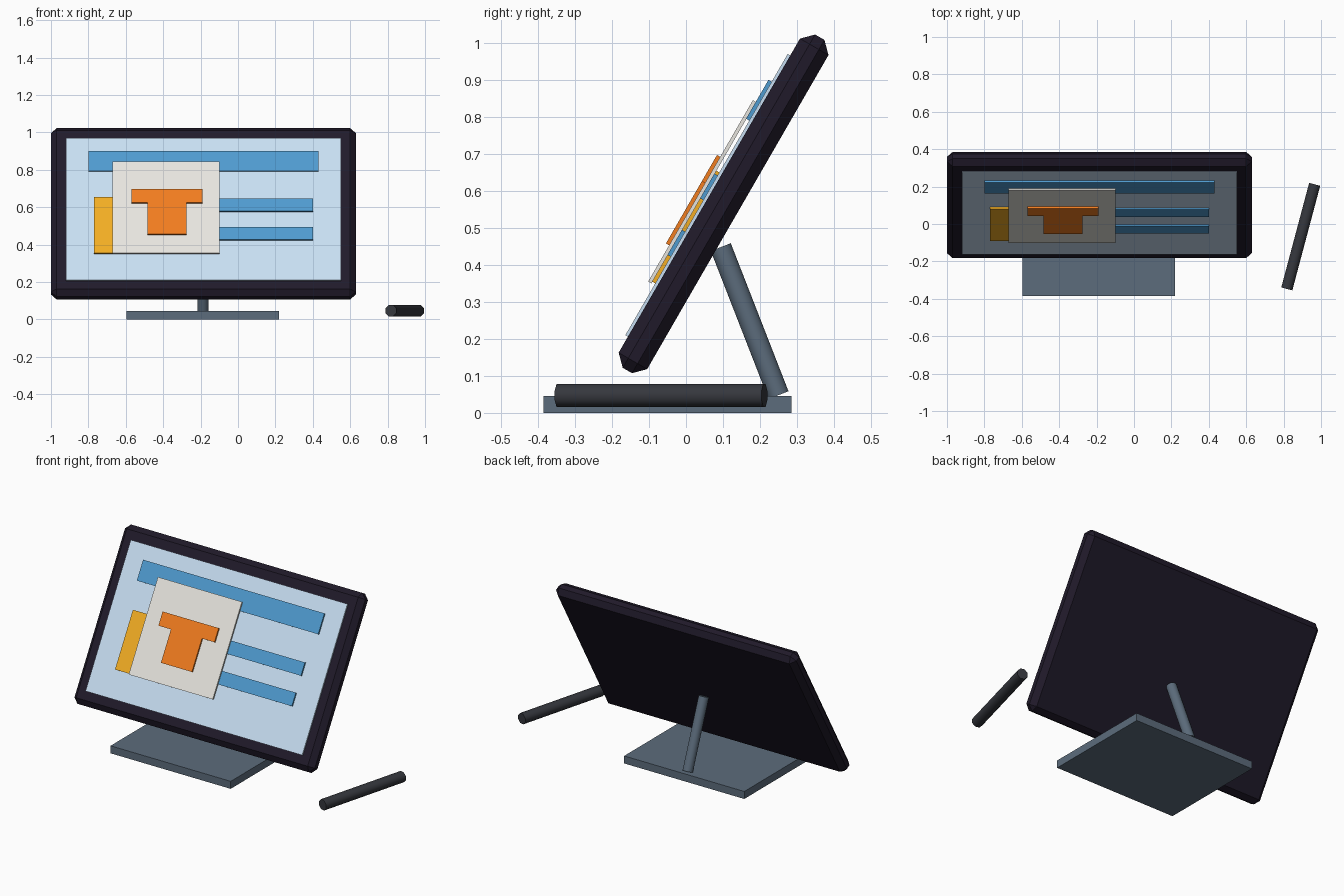
import bpy, bmesh, math
from mathutils import Matrix, Vector

if "Cube" in bpy.data.objects:
    bpy.data.objects.remove(bpy.data.objects["Cube"])

TILT = math.radians(60)
# Panel frame: local x = right, local y = up along the panel, local z = out of the screen
PANEL = Matrix.Rotation(TILT, 4, 'X')


def material(name, hex_code):
    m = bpy.data.materials.new(name)
    srgb = [int(hex_code[i:i + 2], 16) / 255 for i in (0, 2, 4)]
    m.diffuse_color = [((c + 0.055) / 1.055) ** 2.4 if c > 0.04 else c / 12.92 for c in srgb] + [1]
    m.use_nodes = True
    m.node_tree.nodes["Principled BSDF"].inputs["Base Color"].default_value = m.diffuse_color
    return m


def finish(name, bm, mat, matrix=Matrix()):
    bm.transform(matrix)
    bmesh.ops.recalc_face_normals(bm, faces=bm.faces[:])
    me = bpy.data.meshes.new(name)
    bm.to_mesh(me)
    bm.free()
    me.materials.append(mat)
    ob = bpy.data.objects.new(name, me)
    bpy.context.collection.objects.link(ob)
    return ob


def slab(name, outline, lo, hi, mat, matrix=Matrix(), bevel=0):
    """Extrude an outline between two heights, optionally chamfering all edges."""
    bm = bmesh.new()
    face = bm.faces.new([bm.verts.new((x, y, lo)) for x, y in outline])
    top = bmesh.ops.extrude_face_region(bm, geom=[face])['geom']
    verts = [v for v in top if isinstance(v, bmesh.types.BMVert)]
    bmesh.ops.translate(bm, verts=verts, vec=(0, 0, hi - lo))
    if bevel:
        bmesh.ops.bevel(bm, geom=bm.edges[:], offset=bevel, segments=1,
                        profile=0.5, affect='EDGES', offset_type='OFFSET')
    return finish(name, bm, mat, matrix)


def rect(x0, x1, y0, y1):
    return [(x0, y0), (x1, y0), (x1, y1), (x0, y1)]


def rod(name, a, b, radius, sides, mat):
    a, b = Vector(a), Vector(b)
    axis = b - a
    turn = axis.to_track_quat('Z', 'Y').to_matrix().to_4x4()
    turn = turn @ Matrix.Rotation(math.pi / sides, 4, 'Z')
    bm = bmesh.new()
    bmesh.ops.create_cone(bm, cap_ends=True, segments=sides, radius1=radius,
                          radius2=radius, depth=axis.length)
    ob = finish(name, bm, mat, Matrix.Translation((a + b) / 2) @ turn)
    bpy.ops.object.select_all(action='DESELECT')
    ob.select_set(True)
    bpy.context.view_layer.objects.active = ob
    bpy.ops.object.shade_smooth_by_angle(angle=math.radians(60))


def up(z, d):
    """Distance along the panel for a world height z at depth d."""
    return (z - d * math.cos(TILT)) / math.sin(TILT)


frame_mat = material("frame_dark", "201a2a")
metal = material("stand_metal", "5c6c7c")
stylus_mat = material("stylus_dark", "35373d")
pale = material("screen_pale_blue", "c8dff3")
blue = material("bar_blue", "4f9bd0")
yellow = material("tab_yellow", "f3ae24")
card_mat = material("card_white", "e7e5df")
orange = material("shirt_orange", "f27d1f")

# Chamfered display body and screen
slab("display_body", rect(-1, 0.63, 0.02, 1.06), 0.15, 0.239, frame_mat, PANEL, 0.03)
D = 0.247
slab("screen", rect(-0.92, 0.55, up(0.21, D), up(0.97, D)), 0.225, D, pale, PANEL)

# Page layout: heading bar, text bars and side tab
D = 0.257
for name, x0, x1, z0, z1 in [("heading_bar", -0.80, 0.43, 0.795, 0.90),
                             ("upper_text_bar", -0.15, 0.40, 0.58, 0.647),
                             ("lower_text_bar", -0.15, 0.40, 0.427, 0.495)]:
    slab(name, rect(x0, x1, up(z0, D), up(z1, D)), 0.243, D, blue, PANEL)
slab("side_tab", rect(-0.77, -0.50, up(0.355, D), up(0.655, D)), 0.243, D, yellow, PANEL)

# Picture card with a simple shirt shape
D = 0.266
slab("picture_card", rect(-0.67, -0.10, up(0.355, D), up(0.845, D)), 0.256, D, card_mat, PANEL)
D = 0.276
low, mid, high = up(0.458, D), up(0.626, D), up(0.697, D)
half = [(0.105, low), (0.105, mid), (0.19, mid), (0.19, high)]
shirt = [(-0.38 + x, y) for x, y in half] + [(-0.38 - x, y) for x, y in reversed(half)]
slab("shirt_shape", shirt, 0.262, D, orange, PANEL)

# Stand: base plate and leaning post
slab("stand_base", rect(-0.595, 0.22, -0.385, 0.285), 0, 0.046, metal)
rod("stand_post", (-0.187, 0.25, 0.048), (-0.187, 0.094, 0.448), 0.03, 12, metal)

# Stylus lying beside the stand
rod("stylus", (0.817, -0.347, 0.047), (0.966, 0.212, 0.047), 0.033, 8, stylus_mat)
